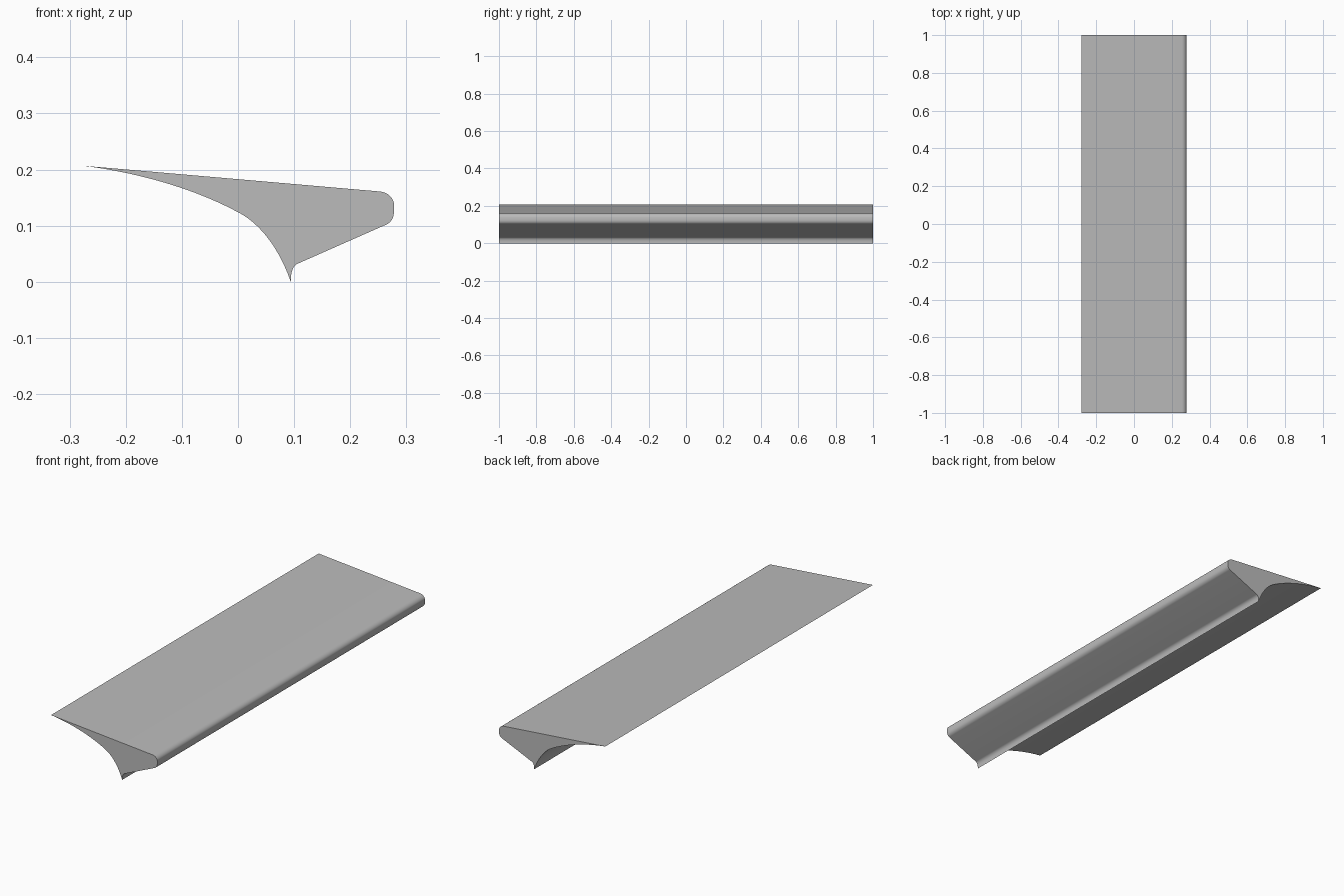
import bpy, bmesh, math
from mathutils import Vector
from mathutils.geometry import interpolate_bezier

cube = bpy.data.objects.get("Cube")
if cube:
    bpy.data.objects.remove(cube)

# Plain grey material
grey = bpy.data.materials.new("plain grey")
grey.use_nodes = True
grey.diffuse_color = (0.5, 0.5, 0.5, 1)
grey.node_tree.nodes["Principled BSDF"].inputs["Base Color"].default_value = grey.diffuse_color

HALF_LENGTH = 1.0


def curve(a, b, c, d, steps):
    """Points along a cubic curve, leaving out the last one."""
    return interpolate_bezier(*(Vector(p) for p in (a, b, c, d)), steps + 1)[:-1]


# Cross-section in x and z: thin edge, rounded grip, small lip, hollow underside
thin_edge, lip = (-0.278, 0.207), (0.094, 0.0)
profile = [Vector(thin_edge)]
profile += curve((0.252, 0.161), (0.266, 0.160), (0.278, 0.150), (0.278, 0.137), 10)
profile += curve((0.278, 0.126), (0.278, 0.114), (0.273, 0.105), (0.262, 0.101), 10)
profile += curve((0.108, 0.033), (0.098, 0.029), (0.094, 0.019), lip, 10)
profile += curve(lip, (0.077, 0.050), (0.045, 0.101), (0.0, 0.124), 20)
profile += curve((0.0, 0.124), (-0.080, 0.167), (-0.180, 0.195), thin_edge, 20)

# Extrude the section along the whole length
bm = bmesh.new()
section = bm.faces.new([bm.verts.new((p.x, -HALF_LENGTH, p.y)) for p in profile])
extruded = bmesh.ops.extrude_face_region(bm, geom=[section], use_keep_orig=True)
moved = [v for v in extruded["geom"] if isinstance(v, bmesh.types.BMVert)]
bmesh.ops.translate(bm, verts=moved, vec=(0, 2 * HALF_LENGTH, 0))
bmesh.ops.recalc_face_normals(bm, faces=bm.faces)

mesh = bpy.data.meshes.new("edge_pull_handle")
bm.to_mesh(mesh)
bm.free()
mesh.materials.append(grey)
handle = bpy.data.objects.new("edge_pull_handle", mesh)
bpy.context.collection.objects.link(handle)

# Smooth curves with crisp ends and edges
bpy.context.view_layer.objects.active = handle
handle.select_set(True)
bpy.ops.object.shade_smooth_by_angle(angle=math.radians(30))
